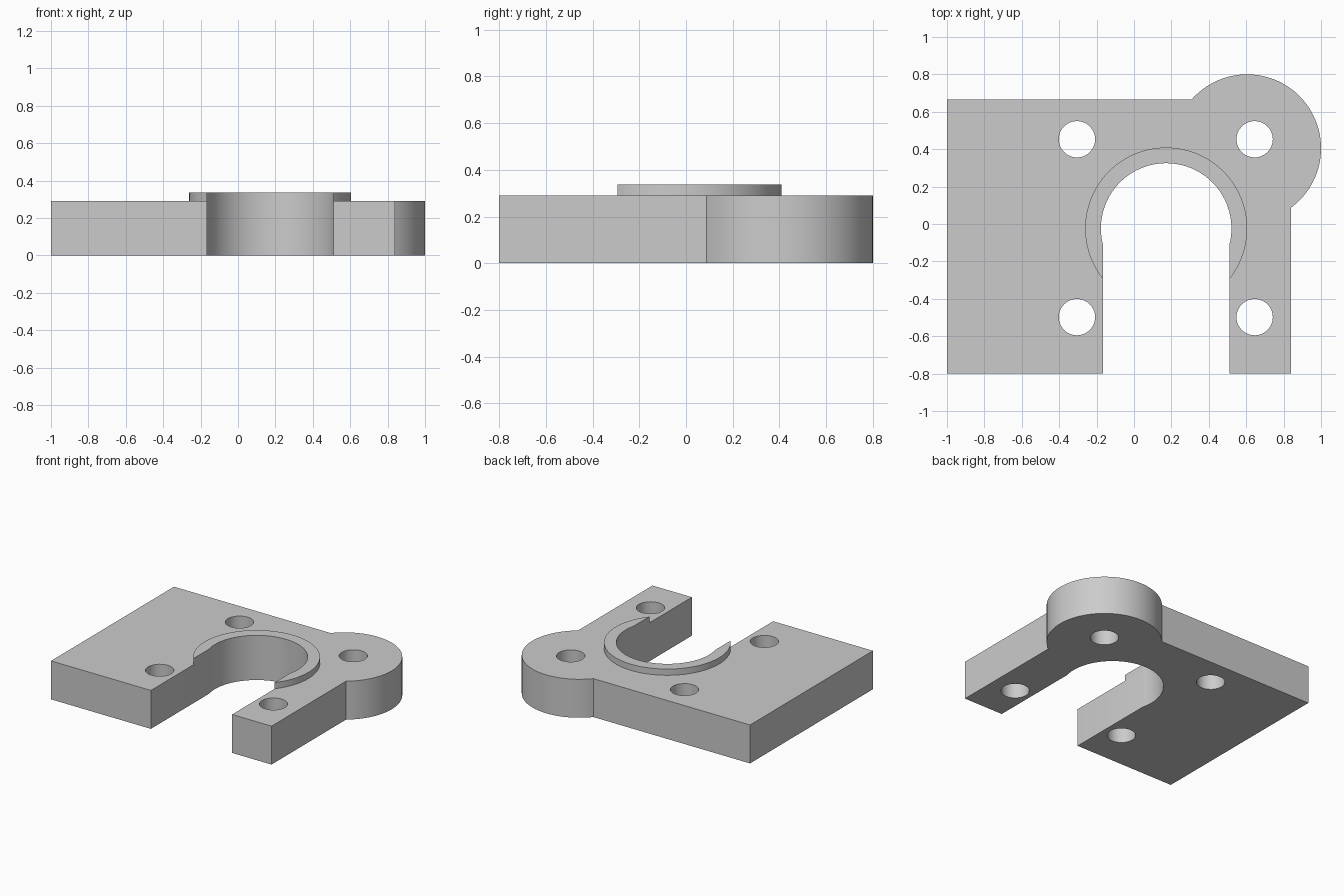
import bpy, bmesh
from math import pi, sin, cos, asin, acos, sqrt, radians

cube = bpy.data.objects.get("Cube")
if cube:
    bpy.data.objects.remove(cube, do_unlink=True)

grey = bpy.data.materials.new("light grey")
grey.use_nodes = True
grey.diffuse_color = (0.6, 0.6, 0.6, 1)
grey.node_tree.nodes["Principled BSDF"].inputs["Base Color"].default_value = (0.6, 0.6, 0.6, 1)


def arc(centre, r, start, end, n):
    """Points along an arc, both ends included."""
    steps = [start + (end - start) * i / n for i in range(n + 1)]
    return [(centre[0] + r * cos(a), centre[1] + r * sin(a)) for a in steps]


def circle(centre, r, n=64):
    return arc(centre, r, 0, 2 * pi, n)[:-1]


def slab(name, loops, z0, z1):
    """Extrude closed outlines from z0 to z1; inner loops become holes."""
    curve = bpy.data.curves.new(name + "_profile", "CURVE")
    curve.dimensions = "2D"
    curve.fill_mode = "BOTH"
    curve.extrude = (z1 - z0) / 2
    for loop in loops:
        spline = curve.splines.new("POLY")
        spline.points.add(len(loop) - 1)
        for point, (x, y) in zip(spline.points, loop):
            point.co = (x, y, 0, 1)
        spline.use_cyclic_u = True
    source = bpy.data.objects.new(name + "_profile", curve)
    bpy.context.collection.objects.link(source)
    graph = bpy.context.evaluated_depsgraph_get()
    mesh = bpy.data.meshes.new_from_object(source.evaluated_get(graph))
    bpy.data.objects.remove(source, do_unlink=True)

    bm = bmesh.new()
    bm.from_mesh(mesh)
    bmesh.ops.remove_doubles(bm, verts=bm.verts, dist=0.0001)
    bmesh.ops.recalc_face_normals(bm, faces=bm.faces)
    bmesh.ops.translate(bm, verts=bm.verts, vec=(0, 0, (z0 + z1) / 2))
    bm.to_mesh(mesh)
    bm.free()
    mesh.materials.clear()
    mesh.materials.append(grey)
    mesh.name = name
    obj = bpy.data.objects.new(name, mesh)
    bpy.context.collection.objects.link(obj)
    bpy.ops.object.select_all(action="DESELECT")
    bpy.context.view_layer.objects.active = obj
    obj.select_set(True)
    bpy.ops.object.shade_smooth_by_angle(angle=radians(30))
    return obj


# Main dimensions
left, right, front, back = -1.0, 0.84, -0.8, 0.665
thickness, rim_top = 0.29, 0.337
bore, bore_r, rim_r, slot_half = (0.172, -0.024), 0.349, 0.433, 0.339
lobe, lobe_r = (0.605, 0.405), 0.395

# Rounded bore ending where it meets the straight slot
dip = acos(slot_half / bore_r)
bore_arc = arc(bore, bore_r, pi + dip, -dip, 96)

# Plate outline with corner lobe, open slot and bolt holes
lobe_start = -acos((right - lobe[0]) / lobe_r)
lobe_end = pi - asin((back - lobe[1]) / lobe_r)
outline = [(left, front), (bore[0] - slot_half, front)]
outline += bore_arc
outline += [(bore[0] + slot_half, front), (right, front)]
outline += arc(lobe, lobe_r, lobe_start, lobe_end, 80)
outline += [(left, back)]
holes = [circle((x, y), 0.097) for x in (-0.305, 0.645) for y in (-0.498, 0.453)]
slab("mounting_plate", [outline] + holes, 0, thickness)

# Raised rim around the bore, cut off by the slot
rim_dip = acos(slot_half / rim_r)
rim = arc(bore, rim_r, -rim_dip, pi + rim_dip, 96) + bore_arc
slab("raised_rim", [rim], thickness, rim_top)
